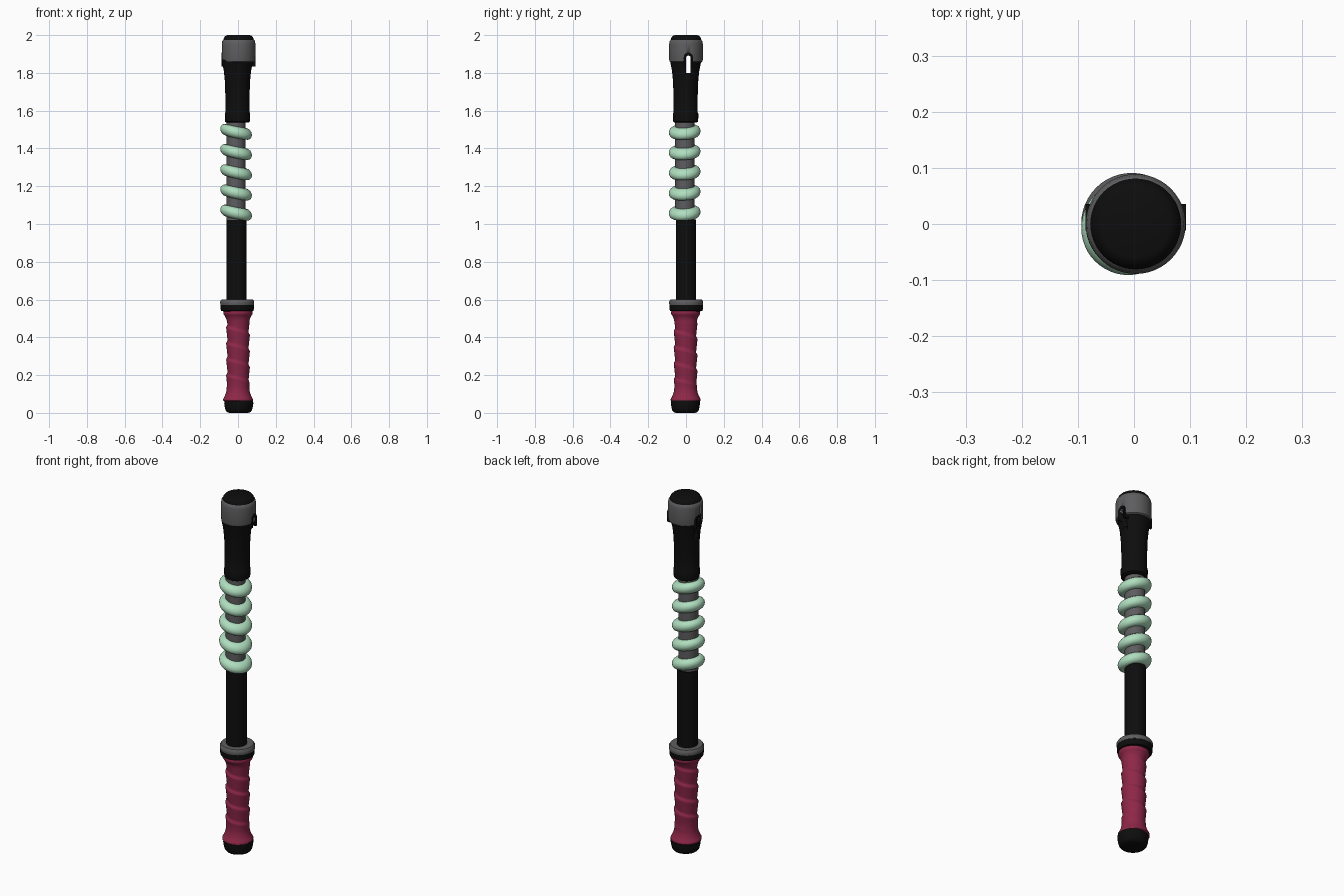
import bpy, bmesh, math
from mathutils import Vector, Matrix

if "Cube" in bpy.data.objects:
    bpy.data.objects.remove(bpy.data.objects["Cube"])

def mat(name, rgb):
    m = bpy.data.materials.new(name)
    m.diffuse_color = (*rgb, 1)
    m.use_nodes = True
    m.node_tree.nodes["Principled BSDF"].inputs["Base Color"].default_value = m.diffuse_color
    return m

BLACK = mat("black", (0.004, 0.004, 0.004))
GREY = mat("dark grey", (0.11, 0.11, 0.115))
RED = mat("crimson", (0.27, 0.02, 0.065))
MINT = mat("mint", (0.43, 0.73, 0.52))

def finish(bm, name, m):
    bmesh.ops.recalc_face_normals(bm, faces=bm.faces)
    me = bpy.data.meshes.new(name)
    bm.to_mesh(me)
    bm.free()
    ob = bpy.data.objects.new(name, me)
    bpy.context.collection.objects.link(ob)
    me.materials.append(m)
    bpy.ops.object.select_all(action='DESELECT')
    ob.select_set(True)
    bpy.context.view_layer.objects.active = ob
    bpy.ops.object.shade_smooth_by_angle(angle=math.radians(35))
    return ob

def lathe(name, profile, m, cx=0.0, cy=0.0, n=48, ripple=None):
    """Closed solid of revolution from (radius, z) points."""
    bm = bmesh.new()
    rings = []
    for r, z in profile:
        ring = []
        for i in range(n):
            a = 2 * math.pi * i / n
            q = r + (ripple(a, z) if ripple else 0)
            ring.append(bm.verts.new((cx + q * math.cos(a), cy + q * math.sin(a), z)))
        rings.append(ring)
    for lo, hi in zip(rings, rings[1:]):
        for i in range(n):
            j = (i + 1) % n
            bm.faces.new((lo[i], lo[j], hi[j], hi[i]))
    bm.faces.new(rings[0])
    bm.faces.new(rings[-1])
    return finish(bm, name, m)

# rounded end cap
lathe("bottom_cap", [(0.05, 0), (0.062, 0.004), (0.070, 0.014), (0.074, 0.03),
                     (0.077, 0.05), (0.076, 0.066)], BLACK, 0.004, -0.003)

# wrapped grip: flared ends, spiral overlapping layers in the middle
def grip_radius(z):
    low = 0.018 * max(0, 1 - (z - 0.075) / 0.06) ** 2
    high = 0.018 * max(0, 1 - (0.525 - z) / 0.045) ** 2
    return 0.060 + low + high

def wrap(a, z):
    if not 0.13 < z < 0.50:
        return 0
    fade = min(1, (z - 0.13) / 0.06, (0.50 - z) / 0.03)
    t = (z / 0.085 + a / (2 * math.pi)) % 1
    saw = t / 0.85 if t < 0.85 else (1 - t) / 0.15
    return fade * (0.008 * saw - 0.005)

prof = [(0.074, 0.060), (0.079, 0.066), (0.079, 0.073)]
prof += [(grip_radius(0.078 + 0.0055 * i), 0.078 + 0.0055 * i) for i in range(82)]
prof += [(0.077, 0.532), (0.074, 0.545)]
lathe("grip", prof, RED, 0.0, -0.002, ripple=wrap)

# guard collar
lathe("collar", [(0.076, 0.538), (0.086, 0.541), (0.088, 0.55), (0.088, 0.577)], BLACK, -0.004, 0.001)
lathe("collar_rim", [(0.089, 0.572), (0.090, 0.578), (0.090, 0.590), (0.083, 0.600),
                     (0.05, 0.600)], GREY, -0.004, 0.001)

# shaft and core
lathe("shaft", [(0.053, 0.59), (0.053, 1.025)], BLACK, -0.009, 0.0, 32)
lathe("core", [(0.051, 1.02), (0.051, 1.56)], GREY, -0.011, -0.006, 32)

# tilted coil rings, higher on the left
def coil_ring(name, z0, R=0.053, r=0.031, n=48, k=16):
    bm = bmesh.new()
    tilt = Matrix(((1, 0, 0), (0, 1, 0), (-0.20, 0.05, 1)))
    g = []
    for i in range(n):
        a = 2 * math.pi * i / n
        row = []
        for j in range(k):
            b = 2 * math.pi * j / k
            q = R + r * math.cos(b)
            p = tilt @ Vector((q * math.cos(a), q * math.sin(a), r * math.sin(b)))
            row.append(bm.verts.new(p + Vector((-0.010, -0.007, z0))))
        g.append(row)
    for i in range(n):
        for j in range(k):
            i2, j2 = (i + 1) % n, (j + 1) % k
            bm.faces.new((g[i][j], g[i2][j], g[i2][j2], g[i][j2]))
    return finish(bm, name, MINT)

for i in range(5):
    coil_ring(f"coil_ring_{i + 1}", 1.06 + 0.107 * i)

# upper handle, head band and top cap
handle = lathe("upper_handle", [(0.058, 1.537), (0.066, 1.542), (0.067, 1.56), (0.067, 1.585),
                                (0.064, 1.592), (0.064, 1.68), (0.067, 1.76), (0.072, 1.81),
                                (0.080, 1.85), (0.083, 1.87)], BLACK, -0.003, -0.002)
band = lathe("head_band", [(0.080, 1.855), (0.087, 1.860), (0.089, 1.87), (0.089, 1.955),
                           (0.086, 1.970), (0.080, 1.976)], GREY, 0.003, 0.0)
lathe("top_cap", [(0.081, 1.970), (0.081, 1.976), (0.077, 1.987), (0.069, 1.996),
                  (0.060, 2.0)], BLACK, 0.003, 0.0)

# arched prism running along x, used for the slot and its surround
def arch(name, half_w, z_low, z_top, half_x, cx=0.003, cy=0.012):
    bm = bmesh.new()
    pts = [(-half_w, z_low), (half_w, z_low)]
    pts += [(half_w * math.cos(math.pi * i / 10), z_top - half_w + half_w * math.sin(math.pi * i / 10))
            for i in range(11)]
    f = bm.faces.new([bm.verts.new((cx - half_x, cy + y, z)) for y, z in pts])
    ext = bmesh.ops.extrude_face_region(bm, geom=[f])
    verts = [v for v in ext["geom"] if isinstance(v, bmesh.types.BMVert)]
    bmesh.ops.translate(bm, verts=verts, vec=(2 * half_x, 0, 0))
    return finish(bm, name, BLACK)

surround = arch("slot_surround", 0.024, 1.835, 1.908, 0.0895)
cutter = arch("slot_cutter", 0.012, 1.80, 1.892, 0.2)
cutter.hide_render = True
cutter.hide_viewport = True
for ob in (handle, band, surround):
    b = ob.modifiers.new("slot", 'BOOLEAN')
    b.operation = 'DIFFERENCE'
    b.solver = 'EXACT'
    b.object = cutter
